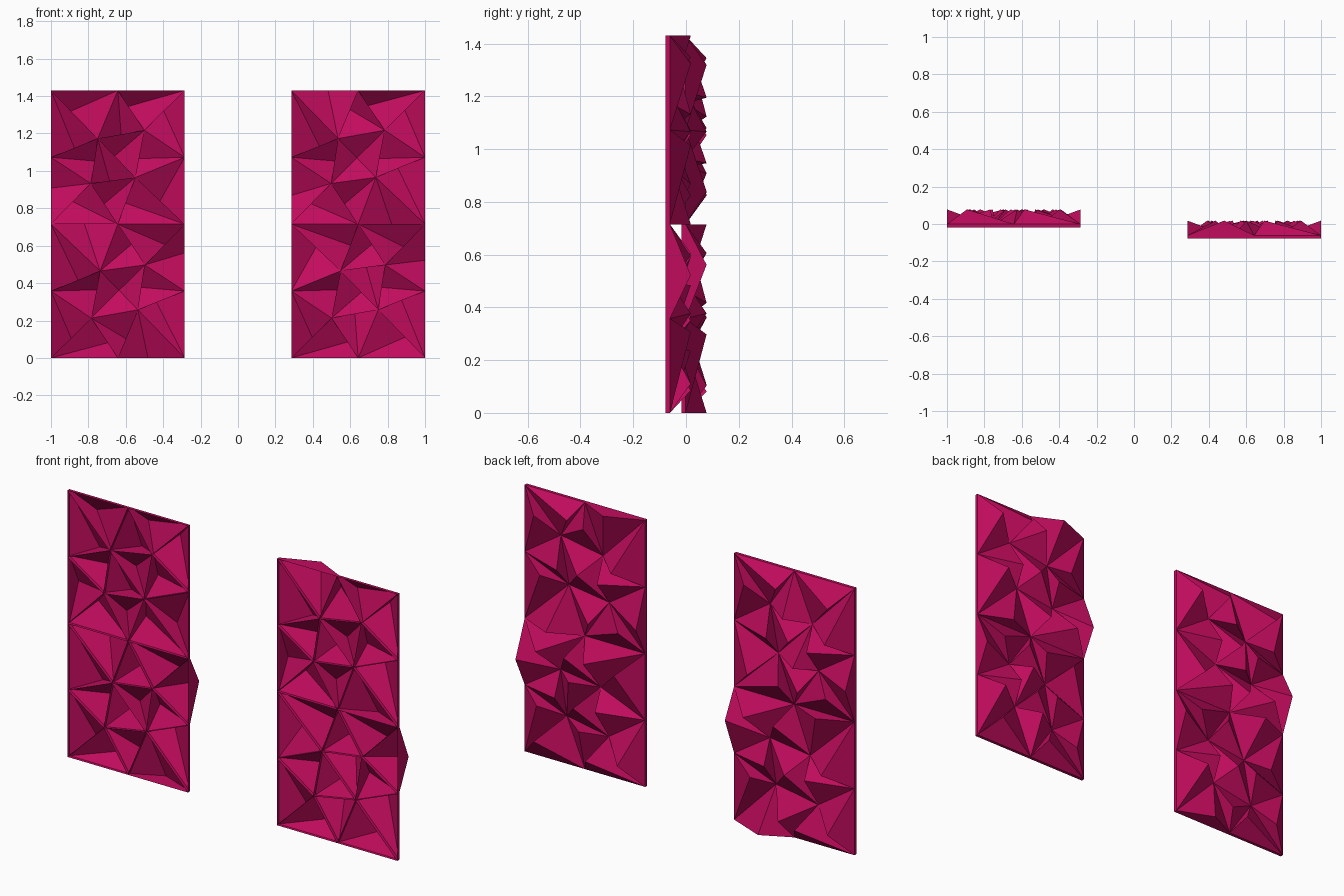
import bpy, bmesh

if "Cube" in bpy.data.objects:
    bpy.data.objects.remove(bpy.data.objects["Cube"])

S = 0.715            # tile side
RIM = 0.017          # height of the thin walls under the facets
PEAK = 0.096         # height of every peak

# Shared layout of one tile: border points and four inner hubs (u, v)
H = S / 2
P = {
    "TL": (0, S), "T": (H, S), "TR": (S, S), "L": (0, H), "R": (S, H),
    "BL": (0, 0), "M": (H, 0), "BR": (S, 0),
    "A": (0.250, 0.458), "B": (0.500, 0.502), "C": (0.452, 0.250), "D": (0.213, 0.218),
}

# Each cell is a triangle whose peak stands on its first edge, at the given fraction
TILE_ONE = [
    ("TL A T", .43), ("L A TL", .5), ("A B T", .5), ("T B TR", .4), ("TR B R", .52),
    ("A C B", .45), ("B C R", .6), ("A D L", .5), ("C D A", .58), ("L BL D", .46),
    ("D M C", .5), ("BL D M", .55), ("C M BR", .55), ("C BR R", .5),
]
TILE_TWO = [
    ("TL T A", .55), ("L A TL", .6), ("T A B", .4), ("T B TR", .38), ("TR B R", .5),
    ("A C B", .5), ("B C R", .6), ("A D L", .5), ("A C D", .5), ("L BL D", .57),
    ("D M C", .5), ("BL D M", .5), ("M BR C", .5), ("C R BR", .45),
]

mat = bpy.data.materials.new("crimson")
mat.diffuse_color = (0.537, 0.0036, 0.11, 1)
mat.use_nodes = True
mat.node_tree.nodes["Principled BSDF"].inputs["Base Color"].default_value = mat.diffuse_color


def tile(name, cells, x0, y0, z0, turned):
    bm = bmesh.new()

    def vert(u, v, h):
        if turned:
            u, v = S - u, S - v
        return bm.verts.new((x0 + u, y0 + h, z0 + v))

    low = {k: vert(*p, 0) for k, p in P.items()}
    high = {k: vert(*p, RIM) for k, p in P.items()}
    walled = set()
    for text, t in cells:
        a, b, c = text.split()
        (au, av), (bu, bv), (cu, cv) = P[a], P[b], P[c]
        peak = vert(au + (bu - au) * t, av + (bv - av) * t, PEAK)
        # clockwise in (x, z) so that facets face +y
        ring = [a, b, c]
        if (bu - au) * (cv - av) - (bv - av) * (cu - au) > 0:
            ring.reverse()
        for p, q in zip(ring, ring[1:] + ring[:1]):
            bm.faces.new((high[p], high[q], peak))
            # thin wall below each cell edge, shared between neighbours
            if frozenset((p, q)) not in walled:
                walled.add(frozenset((p, q)))
                bm.faces.new((low[p], low[q], high[q], high[p]))
    me = bpy.data.meshes.new(name)
    bm.to_mesh(me)
    bm.free()
    me.materials.append(mat)
    ob = bpy.data.objects.new(name, me)
    bpy.context.collection.objects.link(ob)


# Two panels of two tiles; lower tiles are turned half way round and swapped
for side, x0, y0, upper, lower in (
    ("left", -1.0, -0.018, TILE_ONE, TILE_TWO),
    ("right", 1.0 - S, -0.078, TILE_TWO, TILE_ONE),
):
    tile(side + "_panel_upper_tile", upper, x0, y0, S, False)
    tile(side + "_panel_lower_tile", lower, x0, y0, 0, True)
